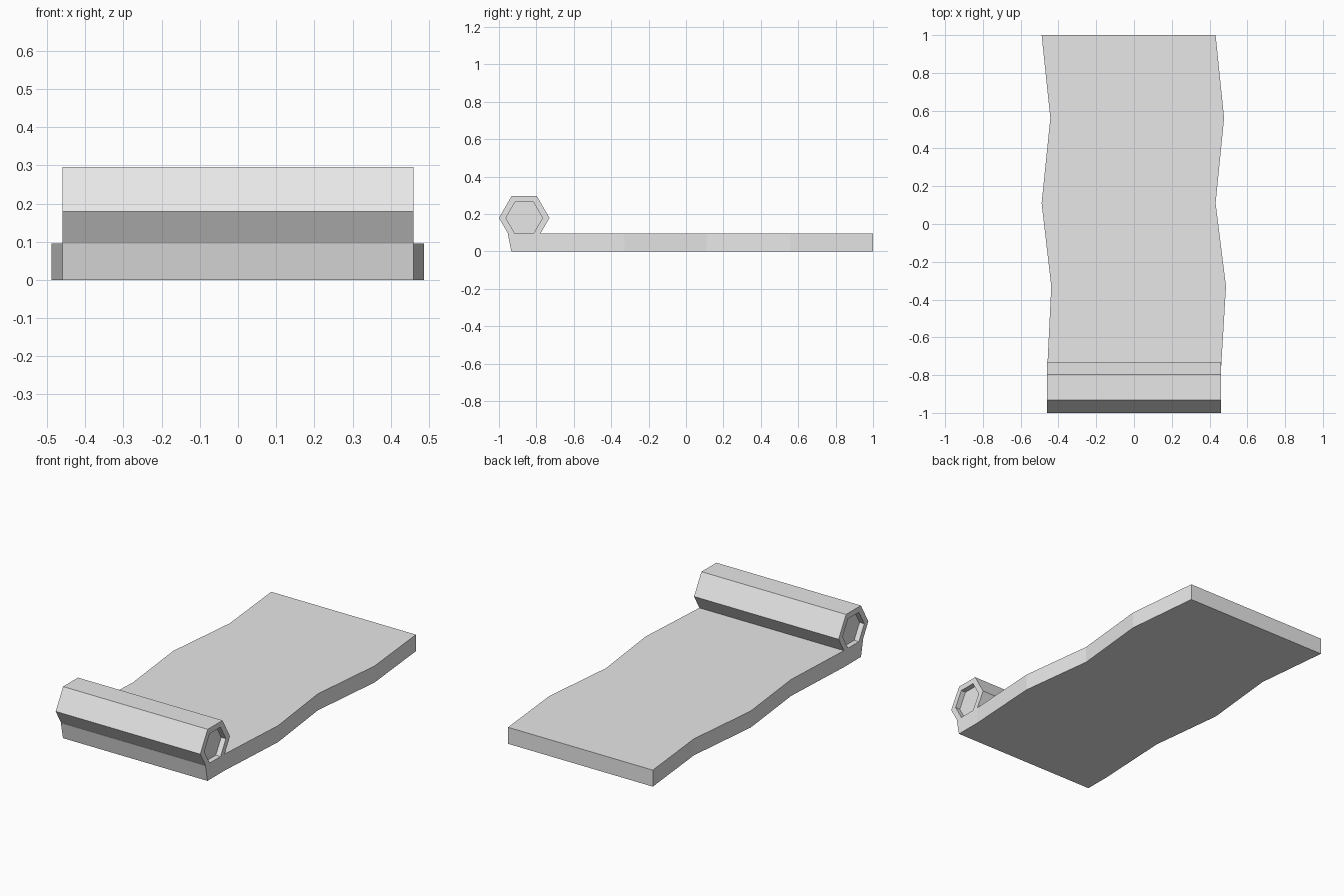
import bpy, bmesh
from math import cos, sin, pi

cube = bpy.data.objects.get("Cube")
if cube:
    bpy.data.objects.remove(cube, do_unlink=True)

grey = bpy.data.materials.new("light grey")
grey.use_nodes = True
colour = (0.8, 0.8, 0.8, 1)
grey.diffuse_color = colour
grey.node_tree.nodes["Principled BSDF"].inputs["Base Color"].default_value = colour


def finish(name, bm):
    bmesh.ops.recalc_face_normals(bm, faces=bm.faces)
    mesh = bpy.data.meshes.new(name)
    bm.to_mesh(mesh)
    bm.free()
    mesh.materials.append(grey)
    obj = bpy.data.objects.new(name, mesh)
    bpy.context.collection.objects.link(obj)
    return obj


# Unrolled sheet: wavy sides, slanted front edge under the roll
THICK = 0.095
rows = [(-0.934, -0.46, 0.46), (-0.78, -0.46, 0.46), (-0.33, -0.438, 0.487),
        (0.11, -0.489, 0.432), (0.56, -0.443, 0.477), (1.0, -0.489, 0.432)]
bm = bmesh.new()
outline = [(r, y) for y, l, r in rows] + [(l, y) for y, l, r in reversed(rows)]
base = bm.faces.new([bm.verts.new((x, y, 0)) for x, y in outline])
top = bmesh.ops.extrude_face_region(bm, geom=[base])["geom"]
for v in [g for g in top if isinstance(g, bmesh.types.BMVert)]:
    v.co.z = THICK
    if v.co.y < -0.9:
        v.co.y = -0.953
finish("unrolled_sheet", bm)

# Hexagonal roll with a recess in each end
HALF, DEPTH = 0.46, 0.03
CY, CZ = -0.865, 0.179


def hexagon(bm, x, radius):
    return [bm.verts.new((x, CY + radius * cos(i * pi / 3), CZ + radius * sin(i * pi / 3)))
            for i in range(6)]


bm = bmesh.new()
rings = [hexagon(bm, s * x, r) for s, x, r in (
    (-1, HALF - DEPTH, 0.098), (-1, HALF, 0.098), (-1, HALF, 0.135),
    (1, HALF, 0.135), (1, HALF, 0.098), (1, HALF - DEPTH, 0.098))]
bm.faces.new(rings[0])
bm.faces.new(rings[-1])
for a, b in zip(rings, rings[1:]):
    for i in range(6):
        j = (i + 1) % 6
        bm.faces.new((a[i], a[j], b[j], b[i]))
finish("rolled_end", bm)
